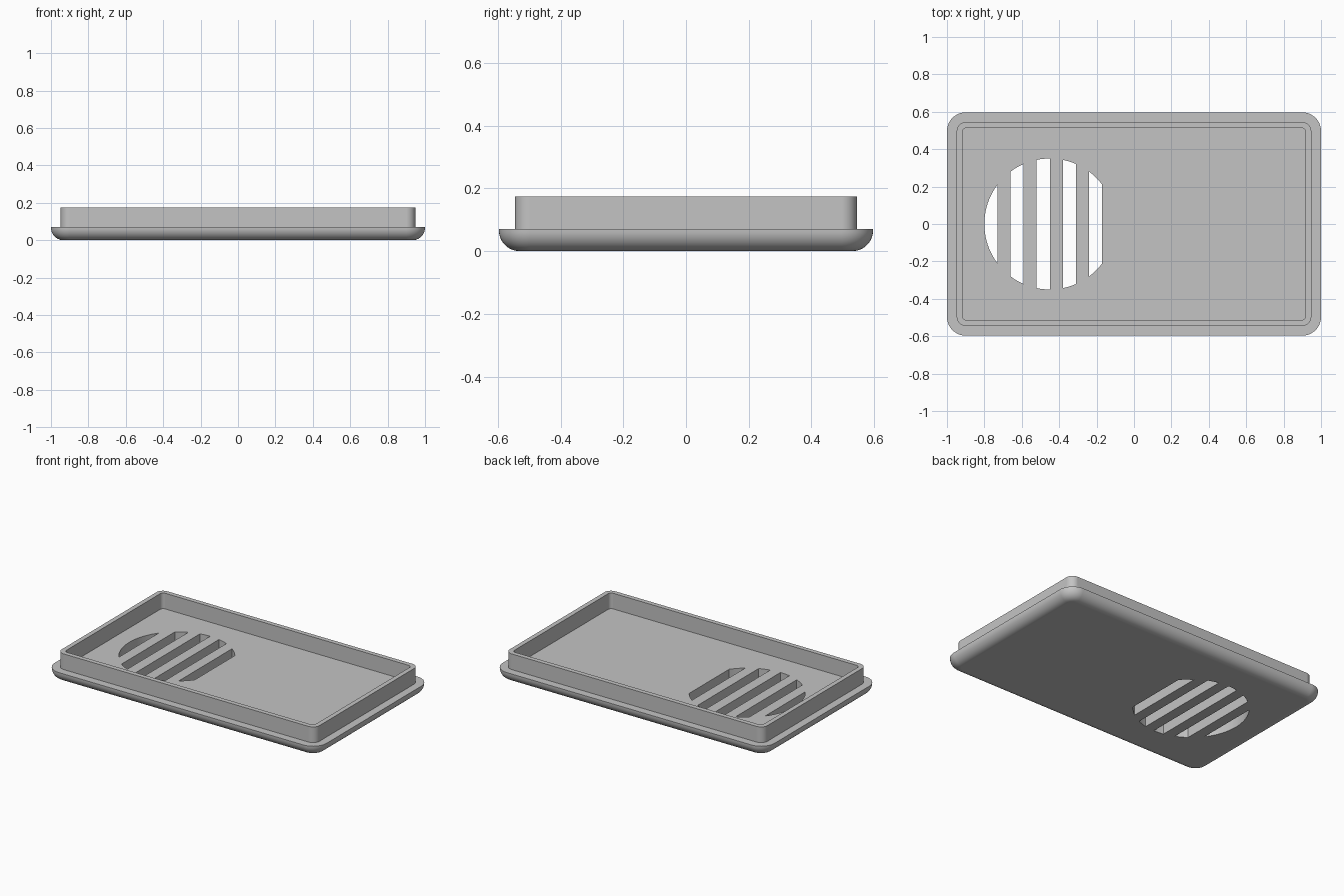
import bpy, bmesh
from math import pi, sin, cos, acos

HALF_X, HALF_Y, CORNER = 1.0, 0.597, 0.1
PLATE_TOP, RIM_TOP = 0.07, 0.174
EDGE = 0.067                      # rounding of the plate's lower edge
RIM_OUT, RIM_IN = 0.052, 0.083    # rim insets from the plate outline

cube = bpy.data.objects.get("Cube")
if cube:
    bpy.data.objects.remove(cube, do_unlink=True)

grey = bpy.data.materials.new("light grey plastic")
grey.use_nodes = True
colour = (0.55, 0.55, 0.55, 1)
grey.diffuse_color = colour
grey.node_tree.nodes["Principled BSDF"].inputs["Base Color"].default_value = colour


def make_object(name, bm):
    bmesh.ops.recalc_face_normals(bm, faces=bm.faces)
    mesh = bpy.data.meshes.new(name)
    bm.to_mesh(mesh)
    bm.free()
    mesh.materials.append(grey)
    obj = bpy.data.objects.new(name, mesh)
    bpy.context.collection.objects.link(obj)
    return obj


def activate(obj):
    bpy.ops.object.select_all(action='DESELECT')
    obj.select_set(True)
    bpy.context.view_layer.objects.active = obj


def rounded_ring(bm, inset, z, steps=10):
    """Rounded rectangle, inset from the plate outline."""
    r = max(CORNER - inset, 0.022)
    cx, cy = HALF_X - inset - r, HALF_Y - inset - r
    ring = []
    for i, (sx, sy) in enumerate([(1, 1), (-1, 1), (-1, -1), (1, -1)]):
        for k in range(steps + 1):
            a = pi / 2 * (i + k / steps)
            ring.append(bm.verts.new((sx * cx + r * cos(a), sy * cy + r * sin(a), z)))
    return ring


def loft(name, levels, caps):
    """Skin a stack of (inset, z) rounded rectangles."""
    bm = bmesh.new()
    rings = [rounded_ring(bm, inset, z) for inset, z in levels]
    for a, b in zip(rings, rings[1:]):
        for i in range(len(a)):
            j = (i + 1) % len(a)
            bm.faces.new((a[i], a[j], b[j], b[i]))
    if caps:
        bm.faces.new(rings[0])
        bm.faces.new(rings[-1])
    return make_object(name, bm)


# Base plate with a quarter-round lower edge
arc = [pi / 2 * k / 12 for k in range(13)]
levels = [(EDGE * (1 - sin(a)), EDGE * (1 - cos(a))) for a in arc]
plate = loft("base_plate", levels + [(0, PLATE_TOP)], True)

# Upright rim, open underneath where it meets the plate
rim = loft("rim", [(RIM_OUT, PLATE_TOP), (RIM_OUT, RIM_TOP),
                   (RIM_IN, RIM_TOP), (RIM_IN, PLATE_TOP)], False)

# Cutter for the round grille: every other strip of a disc
CENTRE, RADIUS, SLOT = -0.45, 0.35, 0.07
bm = bmesh.new()
for n in range(5):
    left = -RADIUS + 2 * n * SLOT
    a0 = acos(max(-1, left / RADIUS))
    a1 = acos((left + SLOT) / RADIUS)
    angles = [a0 + (a1 - a0) * k / 12 for k in range(13)]
    upper = [(CENTRE + RADIUS * cos(a), RADIUS * sin(a)) for a in angles]
    lower = [(x, -y) for x, y in reversed(upper) if y > 0.001]
    face = bm.faces.new([bm.verts.new((x, y, -0.1)) for x, y in upper + lower])
    top = bmesh.ops.extrude_face_region(bm, geom=[face])["geom"]
    bmesh.ops.translate(bm, vec=(0, 0, 0.3),
                        verts=[v for v in top if isinstance(v, bmesh.types.BMVert)])
cutter = make_object("grille_cutter", bm)
cutter.hide_render = True

cut = plate.modifiers.new("grille", 'BOOLEAN')
cut.operation = 'DIFFERENCE'
cut.solver = 'EXACT'
cut.object = cutter
activate(plate)
bpy.ops.object.modifier_apply(modifier=cut.name)
bpy.data.objects.remove(cutter, do_unlink=True)

# Smooth rounded edges while keeping the flats crisp
for obj in (plate, rim):
    activate(obj)
    bpy.ops.object.shade_smooth_by_angle(angle=pi / 6)
    weighted = obj.modifiers.new("flat faces", 'WEIGHTED_NORMAL')
    weighted.keep_sharp = True
